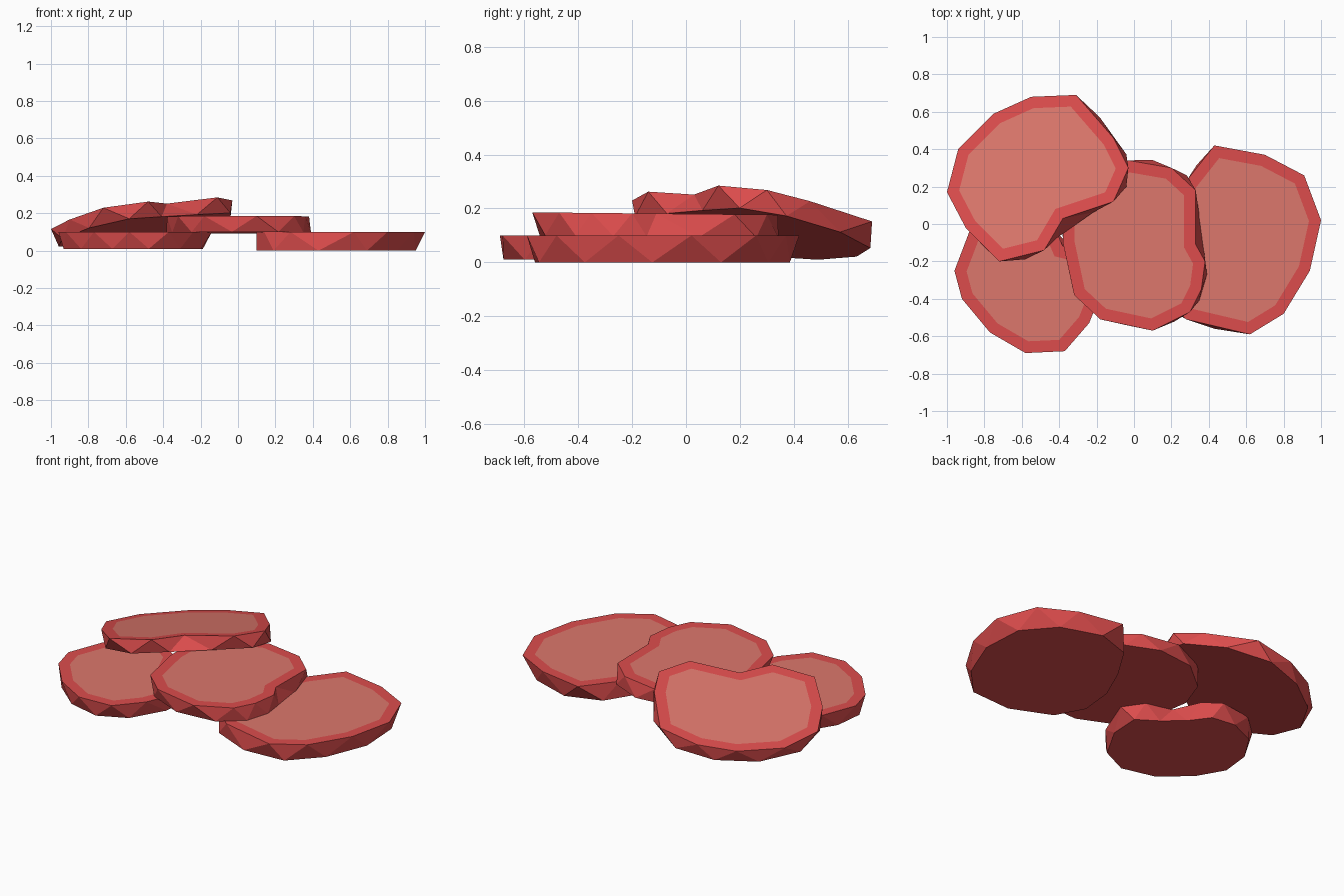
import bpy, bmesh
from mathutils import Vector

cube = bpy.data.objects.get("Cube")
if cube:
    bpy.data.objects.remove(cube, do_unlink=True)


def make_material(name, colour):
    mat = bpy.data.materials.new(name)
    mat.use_nodes = True
    mat.diffuse_color = colour
    mat.node_tree.nodes["Principled BSDF"].inputs["Base Color"].default_value = colour
    return mat


rind_red = make_material("rind_red", (0.72, 0.073, 0.073, 1))
meat_pink = make_material("meat_pink", (0.72, 0.185, 0.15, 1))


def make_slice(name, outline, height, depth, slope=(0, 0), scale=1.0, shift=(0, 0)):
    """Thin faceted slice: top outline, zigzag side wall, flat underside, inset centre."""
    bm = bmesh.new()
    n = len(outline)
    points = [Vector(p) for p in outline]
    centre = sum(points, Vector((0, 0))) / n
    tilt = Vector(slope)

    # Top ring, and a lower ring set half a step round
    top = [bm.verts.new((p.x, p.y, height + tilt.dot(p))) for p in points]
    low = []
    for i in range(n):
        mid = (points[i] + points[(i + 1) % n]) / 2
        q = centre + (mid - centre) * scale + Vector(shift)
        low.append(bm.verts.new((q.x, q.y, height - depth + tilt.dot(q))))

    # Side wall of alternating triangles
    for i in range(n):
        j = (i + 1) % n
        bm.faces.new((top[i], top[j], low[i]))
        bm.faces.new((top[j], low[j], low[i]))
    bm.faces.new(low)
    cap = bm.faces.new(top)
    bmesh.ops.recalc_face_normals(bm, faces=bm.faces[:])

    # Pale centre inside the rind
    bmesh.ops.inset_region(bm, faces=[cap], thickness=0.062, use_even_offset=True)
    cap.material_index = 1

    mesh = bpy.data.meshes.new(name)
    bm.to_mesh(mesh)
    bm.free()
    mesh.materials.append(rind_red)
    mesh.materials.append(meat_pink)
    obj = bpy.data.objects.new(name, mesh)
    bpy.context.collection.objects.link(obj)
    return obj


# Two slices lying on the ground
make_slice("left_slice",
           [(.43, .42), (.70, .37), (.91, .26), (1, .02), (.94, -.25), (.80, -.48),
            (.62, -.59), (.28, -.51), (.14, -.38), (.10, -.18), (.18, .02), (.28, .23)],
           height=.10, depth=.10, scale=1.0, shift=(-.02, -.01))
make_slice("front_right_slice",
           [(-.96, -.25), (-.88, -.04), (-.75, .08), (-.55, .11), (-.45, .04), (-.38, -.12),
            (-.22, -.16), (-.14, -.28), (-.24, -.53), (-.37, -.68), (-.58, -.69),
            (-.77, -.58), (-.92, -.40)],
           height=.10, depth=.09, scale=.98)

# Slice resting across them
make_slice("middle_slice",
           [(-.03, .34), (.20, .30), (.33, .18), (.33, -.11), (.38, -.20), (.36, -.35),
            (.30, -.47), (.10, -.57), (-.18, -.51), (-.32, -.38), (-.38, -.10),
            (-.38, .05), (-.25, .25)],
           height=.18, depth=.085, slope=(0, -.01), scale=1.03, shift=(.01, .01))

# Tilted slice leaning on the pile
make_slice("back_right_slice",
           [(-.55, .68), (-.31, .69), (-.11, .46), (-.03, .30), (-.11, .12), (-.38, .03),
            (-.48, -.14), (-.72, -.20), (-.90, -.02), (-1, .17), (-.94, .40), (-.75, .59)],
           height=.325, depth=.082, slope=(.18, -.17), scale=1.02, shift=(.02, -.01))
